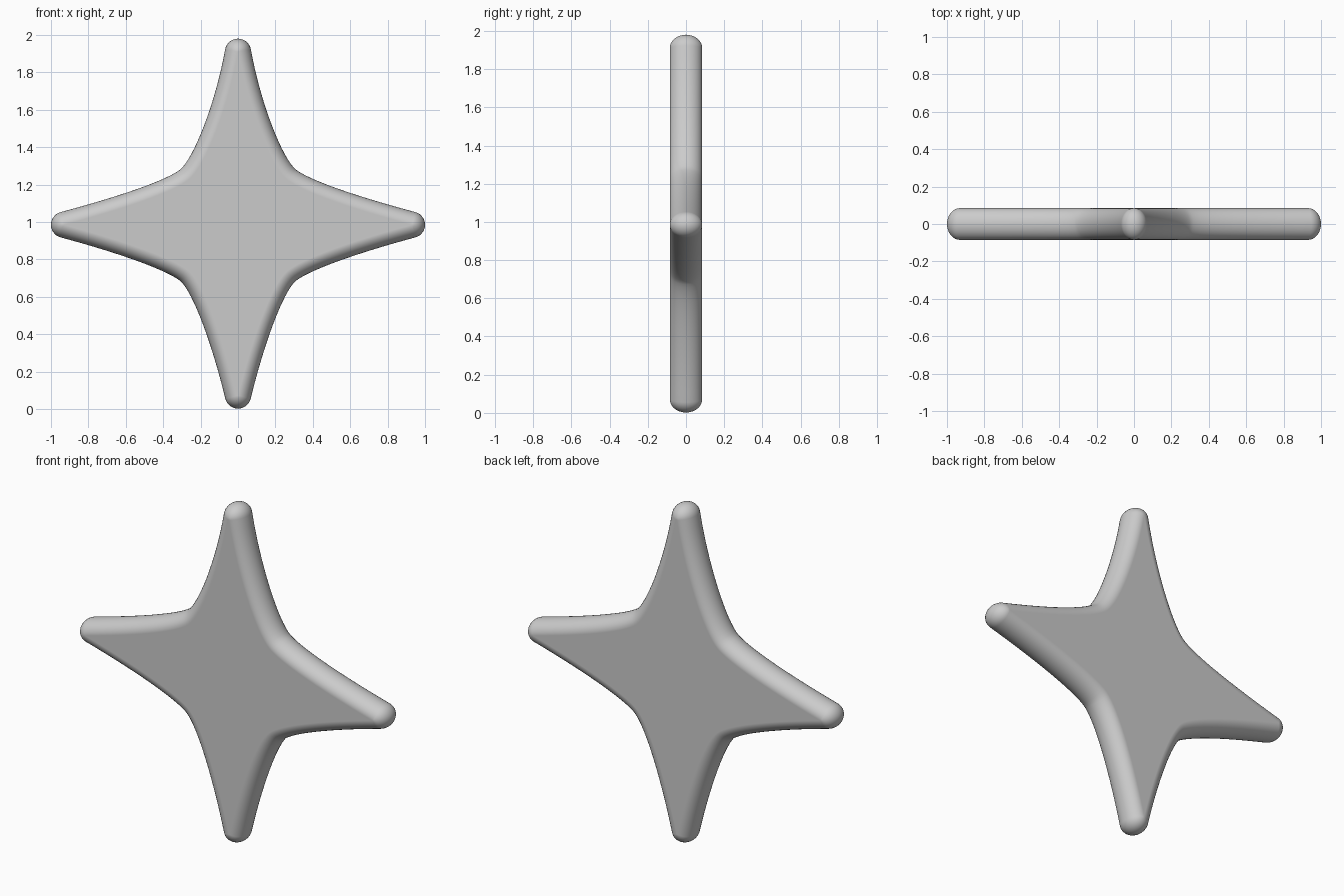
import bpy, bmesh, math
from mathutils import Vector

if "Cube" in bpy.data.objects:
    bpy.data.objects.remove(bpy.data.objects["Cube"])

R_EDGE, R_DEPTH = 0.07, 0.085   # edge rounding in the star plane / half thickness
STEPS, FAN, RINGS = 16, 14, 16

# Core outline of the right half (x, z): top tip -> waist -> side tip -> waist -> bottom tip
SEGMENTS = [
    [(0, 1.91), (0.052, 1.62), (0.17, 1.309), (0.26, 1.23)],
    [(0.26, 1.23), (0.34, 1.16), (0.62, 1.068), (0.93, 0.985)],
    [(0.93, 0.985), (0.62, 0.902), (0.34, 0.805), (0.26, 0.735)],
    [(0.26, 0.735), (0.17, 0.656), (0.062, 0.33), (0, 0.072)],
]


def bezier(points):
    """Sample a cubic as (point, outward normal) pairs."""
    a, b, c, d = (Vector(p) for p in points)
    out = []
    for i in range(STEPS + 1):
        t = i / STEPS
        s = 1 - t
        p = a * s**3 + b * 3 * s * s * t + c * 3 * s * t * t + d * t**3
        g = (b - a) * s * s + (c - b) * 2 * s * t + (d - c) * t * t
        out.append((p, Vector((-g.y, g.x)).normalized()))
    return out


half = []
for i, seg in enumerate(SEGMENTS):
    half += bezier(seg)[1 if i in (1, 3) else 0:]
flip = lambda v: Vector((-v.x, v.y))
path = half + [(flip(p), flip(n)) for p, n in reversed(half)]

# Fan the normals around each pointed tip so the ends become round
outline = []
for i, (p, n) in enumerate(path):
    outline.append((p, n))
    q, m = path[(i + 1) % len(path)]
    if (p - q).length < 1e-5:
        a0 = math.atan2(n.y, n.x)
        sweep = (math.atan2(m.y, m.x) - a0) % math.tau - math.tau
        for k in range(1, FAN):
            a = a0 + sweep * k / FAN
            outline.append((p, Vector((math.cos(a), math.sin(a)))))

# Star body: rounded rim swept round the outline, flat front and back
bm = bmesh.new()
rings = []
for k in range(RINGS + 1):
    a = math.pi * (k / RINGS - 0.5)
    r, y = R_EDGE * math.cos(a), R_DEPTH * math.sin(a)
    rings.append([bm.verts.new((p.x + n.x * r, y, p.y + n.y * r)) for p, n in outline])
count = len(outline)
for lo, hi in zip(rings, rings[1:]):
    for i in range(count):
        j = (i + 1) % count
        bm.faces.new((lo[i], lo[j], hi[j], hi[i]))
bm.faces.new(rings[0])
bm.faces.new(rings[-1])
bmesh.ops.remove_doubles(bm, verts=bm.verts, dist=1e-5)
bmesh.ops.recalc_face_normals(bm, faces=bm.faces)

mesh = bpy.data.meshes.new("four_point_star")
bm.to_mesh(mesh)
bm.free()
star = bpy.data.objects.new("four_point_star", mesh)
bpy.context.collection.objects.link(star)
bpy.context.view_layer.objects.active = star
star.select_set(True)
bpy.ops.object.shade_smooth_by_angle(angle=math.radians(40))
star.modifiers.new("flat_face_normals", 'WEIGHTED_NORMAL').keep_sharp = True
